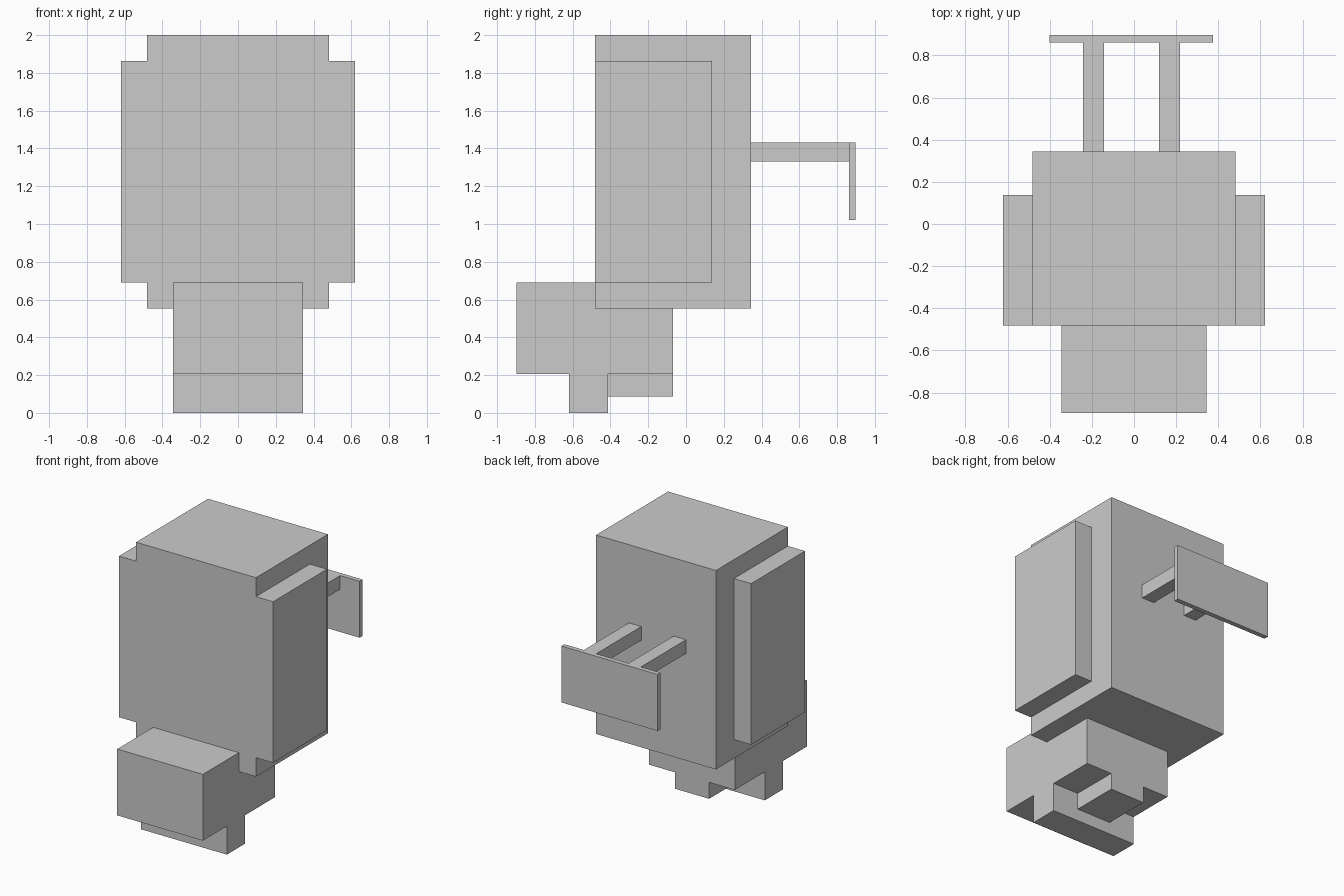
import bpy
import bmesh
from mathutils import Vector

if "Cube" in bpy.data.objects:
    bpy.data.objects.remove(bpy.data.objects["Cube"])

U = 2 / 29  # block unit: the model is 29 units tall


def box(name, x, y, z):
    """Axis-aligned box from (min, max) ranges given in block units."""
    lo, hi = (Vector(c) * U for c in zip(x, y, z))
    bm = bmesh.new()
    bmesh.ops.create_cube(bm, size=1)
    bmesh.ops.scale(bm, vec=hi - lo, verts=bm.verts)
    bmesh.ops.translate(bm, vec=(lo + hi) / 2, verts=bm.verts)
    mesh = bpy.data.meshes.new(name)
    bm.to_mesh(mesh)
    bm.free()
    obj = bpy.data.objects.new(name, mesh)
    bpy.context.collection.objects.link(obj)
    return obj


# Main body block
box("body", (-7, 7), (-7, 5), (8, 29))

# Side panels, flush with the front of the body
panel = box("side_panels", (7, 9), (-7, 2), (10, 27))
mirror = panel.modifiers.new("Mirror", "MIRROR")
mirror.use_axis = (True, False, False)

# Low front block with its foot bar and small rear block underneath
box("front_block", (-5, 5), (-13, -1), (3, 10))
box("foot_bar", (-5, 5), (-9, -6), (0, 3))
box("rear_foot", (-2, 2), (-6, -1), (1.27, 3))

# Rear rails carrying the hanging plate
for side, x in (("left", -3.5), ("right", 1.72)):
    box(f"{side}_rail", (x, x + 1.45), (5, 12.5), (19.3, 20.75))
box("rear_plate", (-5.8, 5.45), (12.5, 13), (14.8, 20.75))
